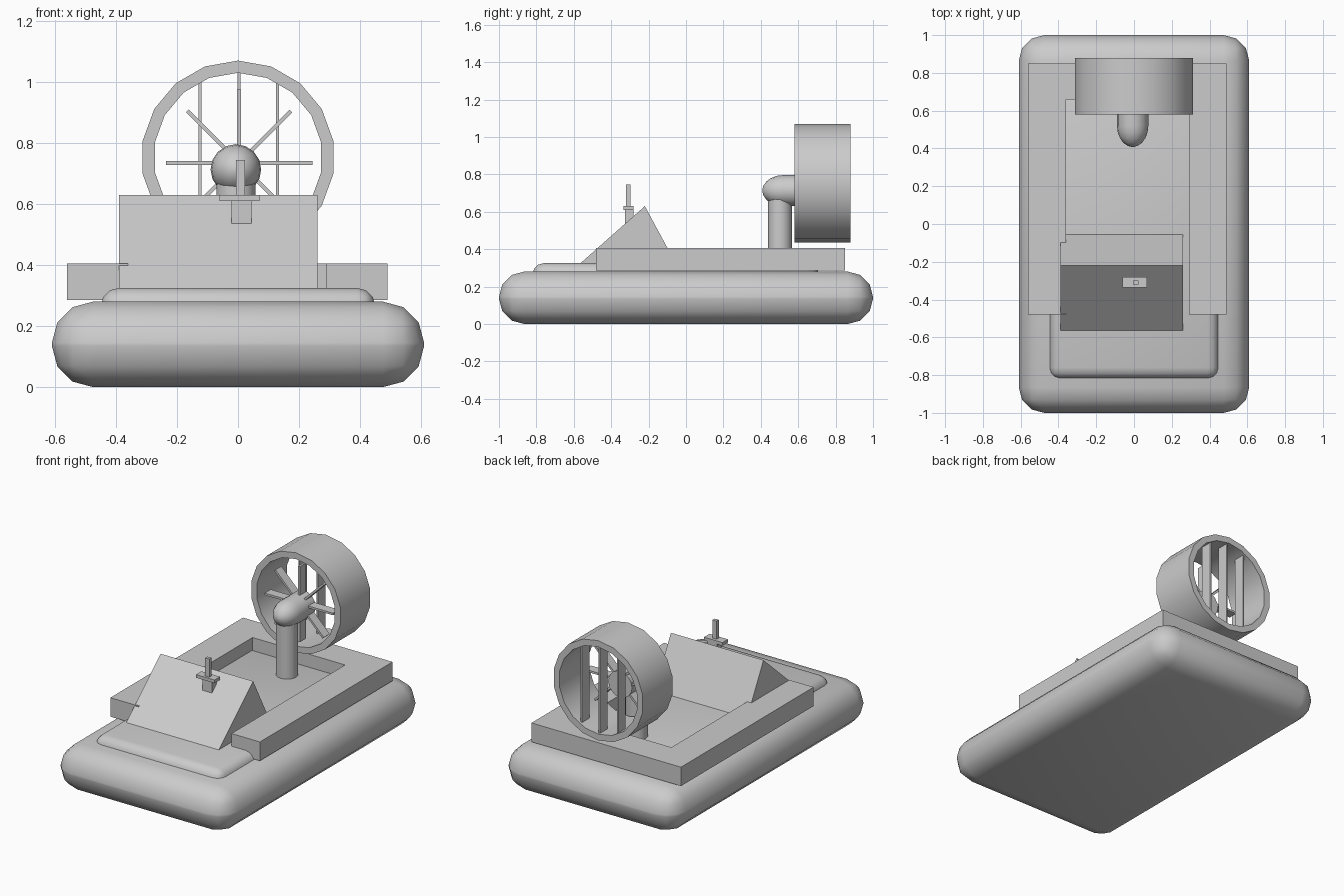
import bpy, bmesh, math
from mathutils import Matrix

if "Cube" in bpy.data.objects:
    bpy.data.objects.remove(bpy.data.objects["Cube"])


def finish(name, bm, smooth=False):
    bmesh.ops.recalc_face_normals(bm, faces=bm.faces)
    me = bpy.data.meshes.new(name)
    bm.to_mesh(me)
    bm.free()
    ob = bpy.data.objects.new(name, me)
    bpy.context.collection.objects.link(ob)
    if smooth:
        bpy.ops.object.select_all(action='DESELECT')
        ob.select_set(True)
        bpy.context.view_layer.objects.active = ob
        bpy.ops.object.shade_smooth_by_angle(angle=math.radians(35))
    return ob


def box(name, x0, x1, y0, y1, z0, z1, bevel=0.0, segments=3):
    bm = bmesh.new()
    bmesh.ops.create_cube(bm, size=1)
    for v in bm.verts:
        v.co.x = x1 if v.co.x > 0 else x0
        v.co.y = y1 if v.co.y > 0 else y0
        v.co.z = z1 if v.co.z > 0 else z0
    if bevel:
        bmesh.ops.bevel(bm, geom=bm.edges[:], offset=bevel, segments=segments,
                        profile=0.5, affect='EDGES')
    return finish(name, bm, bool(bevel))


def prism(name, pts, direction):
    """Extrude a flat outline along a direction."""
    bm = bmesh.new()
    face = bm.faces.new([bm.verts.new(p) for p in pts])
    res = bmesh.ops.extrude_face_region(bm, geom=[face], use_keep_orig=True)
    new = [g for g in res['geom'] if isinstance(g, bmesh.types.BMVert)]
    bmesh.ops.translate(bm, verts=new, vec=direction)
    return finish(name, bm)


def lathe_y(name, profile, cx, cz, n, closed=False):
    """Spin (radius, y) points around an axis along y, first vertex on top."""
    bm = bmesh.new()
    rings = []
    for r, y in profile:
        rings.append([bm.verts.new((cx + r * math.sin(2 * math.pi * i / n), y,
                                    cz + r * math.cos(2 * math.pi * i / n)))
                      for i in range(n)])
    pairs = list(zip(rings, rings[1:]))
    if closed:
        pairs.append((rings[-1], rings[0]))
    for a, b in pairs:
        for i in range(n):
            j = (i + 1) % n
            bm.faces.new((a[i], a[j], b[j], b[i]))
    if not closed:
        bm.faces.new(rings[0])
        bm.faces.new(rings[-1])
    return finish(name, bm, True)


# Inflated skirt and deck plate
box("skirt", -0.61, 0.61, -1, 1, 0, 0.28, bevel=0.135)
box("deck", -0.45, 0.45, -0.82, 0.71, 0.2, 0.325, bevel=0.06)

# U-shaped cockpit rail
rail = [(-0.56, -0.48), (-0.36, -0.48), (-0.36, 0.66), (0.29, 0.66),
        (0.29, -0.48), (0.49, -0.48), (0.49, 0.85), (-0.56, 0.85)]
prism("cockpit_rail", [(x, y, 0.285) for x, y in rail], (0, 0, 0.12))

# Wedge-shaped dashboard
wedge = [(-0.575, 0.315), (-0.22, 0.63), (-0.05, 0.315)]
prism("dashboard", [(-0.39, y, z) for y, z in wedge], (0.65, 0, 0))

# Control handle on the dashboard
box("handle_base", -0.022, 0.045, -0.325, -0.28, 0.53, 0.612)
box("handle_bar", -0.06, 0.07, -0.335, -0.28, 0.61, 0.63)
box("handle_lever", -0.006, 0.023, -0.32, -0.298, 0.62, 0.745)

# Fan duct
CZ = 0.753
lathe_y("fan_duct", [(0.317, 0.58), (0.317, 0.88), (0.277, 0.88), (0.277, 0.58)],
        0, CZ, 18, closed=True)

# Motor pod and mast
pod = [(0.083 * math.sin(a), 0.52 - 0.112 * math.cos(a))
       for a in [math.radians(d) for d in (4, 18, 36, 54, 72, 90)]]
lathe_y("motor_pod", pod + [(0.083, 0.67)], -0.007, 0.713, 16)
bm = bmesh.new()
bmesh.ops.create_cone(bm, cap_ends=True, segments=16, radius1=0.064, radius2=0.064,
                      depth=0.4, matrix=Matrix.Translation((-0.007, 0.502, 0.5)))
finish("motor_mast", bm, True)

# Propeller: four crossed flat boards give eight blades
bm = bmesh.new()
for k in range(4):
    m = (Matrix.Translation((0.004, 0.635, 0.735))
         @ Matrix.Rotation(k * math.pi / 4, 4, 'Y')
         @ Matrix.Diagonal((0.48, 0.06, 0.013, 1)))
    bmesh.ops.create_cube(bm, size=1, matrix=m)
finish("propeller", bm)

# Rudder vanes at the rear of the duct
for i, x in enumerate((-0.125, 0.003, 0.13)):
    h = math.sqrt(0.285 ** 2 - x ** 2)
    box(f"rudder_vane_{i + 1}", x - 0.005, x + 0.005, 0.79, 0.865, CZ - h, CZ + h)
